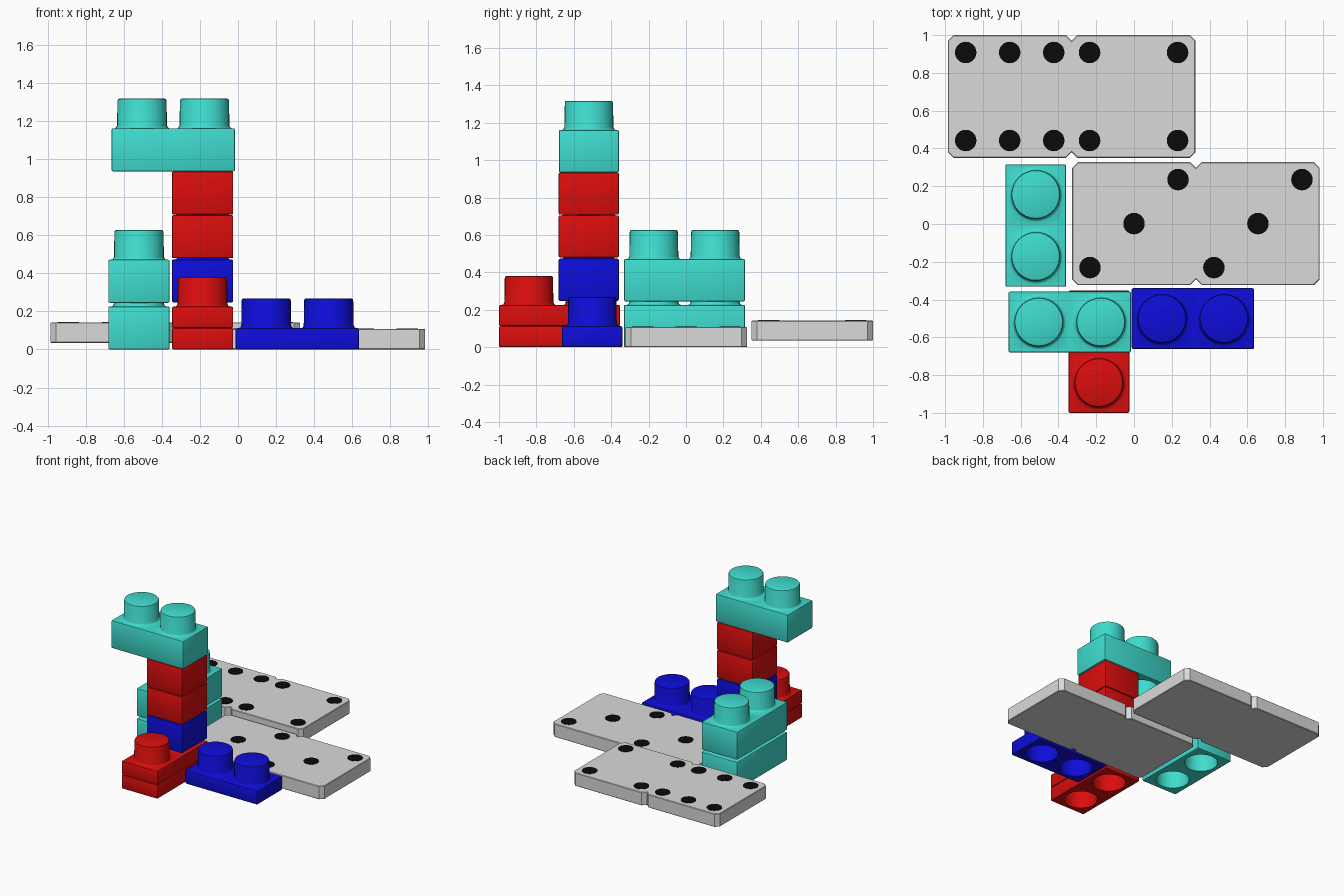
import bpy, bmesh, math
from mathutils import Matrix

if "Cube" in bpy.data.objects:
    bpy.data.objects.remove(bpy.data.objects["Cube"])


def material(name, rgb):
    m = bpy.data.materials.new(name)
    m.diffuse_color = (*rgb, 1)
    m.use_nodes = True
    m.node_tree.nodes["Principled BSDF"].inputs["Base Color"].default_value = m.diffuse_color
    return m


TEAL = material("teal", (0.05, 0.72, 0.62))
RED = material("red", (0.71, 0.004, 0.004))
BLUE = material("blue", (0.004, 0.004, 0.70))
GREY = material("light grey", (0.70, 0.70, 0.70))
BLACK = material("black", (0.003, 0.003, 0.003))

UNIT, LENGTH, EDGE, SEG = 0.322, 0.648, 0.008, 32
FULL, FLAT = 0.226, 0.112
# radius and height above the brick top
STUD = [(0.143, 0), (0.136, 0.004), (0.131, 0.014), (0.129, 0.145),
        (0.126, 0.153), (0.119, 0.156)]
# radius and height above the brick bottom
SOCKET = [(0.124, 0), (0.124, 0.17)]


def finish(bm, name, mat, loc, smooth=True):
    me = bpy.data.meshes.new(name)
    bm.to_mesh(me)
    bm.free()
    me.materials.append(mat)
    ob = bpy.data.objects.new(name, me)
    ob.location = loc
    bpy.context.collection.objects.link(ob)
    if smooth:
        bpy.ops.object.select_all(action='DESELECT')
        ob.select_set(True)
        bpy.context.view_layer.objects.active = ob
        bpy.ops.object.shade_smooth_by_angle(angle=math.radians(40))
    return ob


def turned_cell(bm, rect, centre, z, profile, flip):
    """Square-to-round plate followed by a turned stud or socket."""
    x0, x1, y0, y1 = rect
    dirs = [(math.cos(2 * math.pi * i / SEG), math.sin(2 * math.pi * i / SEG))
            for i in range(SEG)]
    ring = []
    for c, s in dirs:
        k = max(abs(c), abs(s))
        ring.append(bm.verts.new(((x0 + x1) / 2 + c / k * (x1 - x0) / 2,
                                  (y0 + y1) / 2 + s / k * (y1 - y0) / 2, z)))
    for r, h in profile:
        new = [bm.verts.new((centre[0] + r * c, centre[1] + r * s, z + h))
               for c, s in dirs]
        for i in range(SEG):
            j = (i + 1) % SEG
            quad = [ring[i], ring[j], new[j], new[i]]
            bm.faces.new(quad[::-1] if flip else quad)
        ring = new
    bm.faces.new(ring[::-1] if flip else ring)


def brick(name, mat, x, y, z, height, studs=2, along='x'):
    """Bevelled block with studs on top and round sockets below."""
    size = LENGTH if studs == 2 else UNIT
    bm = bmesh.new()
    bmesh.ops.create_cube(bm, size=1, matrix=Matrix.Translation((0, 0, height / 2))
                          @ Matrix.Diagonal((size, UNIT, height, 1)))
    bmesh.ops.bevel(bm, geom=bm.edges[:], offset=EDGE, segments=2,
                    profile=0.5, affect='EDGES')
    bm.normal_update()
    ends = [f for f in bm.faces if abs(f.normal.z) > 0.99]
    bmesh.ops.delete(bm, geom=ends, context='FACES_ONLY')
    hx, hy = size / 2 - EDGE, UNIT / 2 - EDGE
    for n in range(studs):
        w = 2 * hx / studs
        rect = (-hx + n * w, -hx + (n + 1) * w, -hy, hy)
        centre = ((n - (studs - 1) / 2) * 0.328, 0)
        turned_cell(bm, rect, centre, height, STUD, False)
        turned_cell(bm, rect, centre, 0, SOCKET, True)
    if along == 'y':
        bmesh.ops.rotate(bm, verts=bm.verts[:], matrix=Matrix.Rotation(math.pi / 2, 3, 'Z'))
    finish(bm, name, mat, (x, y, z))


def domino(name, x, y, z, height, pips):
    """Chamfered tile with a notch at the middle of each long side."""
    hx, hy, c = 0.655, 0.325, 0.03
    half = [(hx, -hy + c), (hx, hy - c), (hx - c, hy), (c, hy), (0, hy - c), (-c, hy), (-hx + c, hy)]
    outline = half + [(-px, -py) for px, py in half]
    bm = bmesh.new()
    base = bm.faces.new([bm.verts.new((px, py, 0)) for px, py in outline])
    top = bmesh.ops.extrude_face_region(bm, geom=[base])['geom']
    bmesh.ops.translate(bm, vec=(0, 0, height),
                        verts=[v for v in top if isinstance(v, bmesh.types.BMVert)])
    bmesh.ops.recalc_face_normals(bm, faces=bm.faces[:])
    rims = [e for e in bm.edges if abs(e.verts[0].co.z - e.verts[1].co.z) < 1e-5]
    bmesh.ops.bevel(bm, geom=rims, offset=0.004, segments=1, affect='EDGES')
    finish(bm, name, GREY, (x, y, z), smooth=False)
    # painted pips
    bm = bmesh.new()
    for px, py in pips:
        bmesh.ops.create_cone(bm, cap_ends=True, segments=24, radius1=0.057, radius2=0.057,
                              depth=0.006, matrix=Matrix.Translation((px, py, height)))
    finish(bm, name + "_pips", BLACK, (x, y, z), smooth=False)


# tower with overhanging top brick
brick("lower_red_plate", RED, -0.186, -0.676, 0, FLAT, along='y')
brick("upper_red_plate", RED, -0.186, -0.676, 0.113, FLAT, along='y')
brick("tower_blue_brick", BLUE, -0.186, -0.52, 0.247, FULL, studs=1)
brick("tower_lower_red_brick", RED, -0.186, -0.52, 0.479, FULL, studs=1)
brick("tower_upper_red_brick", RED, -0.186, -0.52, 0.708, FULL, studs=1)
brick("tower_top_teal_brick", TEAL, -0.34, -0.519, 0.935, FULL)

# side stack and loose plate
brick("lower_teal_brick", TEAL, -0.52, -0.008, 0, FULL, along='y')
brick("upper_teal_brick", TEAL, -0.52, -0.008, 0.245, FULL, along='y')
brick("blue_plate", BLUE, 0.312, -0.501, 0, FLAT)

# dominoes
dx, dy = 0.233, 0.233
three = [(-dx, -dy), (0, 0), (dx, dy)]
four = [(a * dx, b * dy) for a in (-1, 1) for b in (-1, 1)]
six = [(a * dx, b * dy) for a in (-1, 0, 1) for b in (-1, 1)]


def halves(left, right):
    return [(a - 0.328, b) for a, b in left] + [(a + 0.328, b) for a, b in right]


domino("front_domino", 0.328, 0.002, 0, 0.108, halves(three, three))
domino("back_domino", -0.33, 0.675, 0.035, 0.107, halves(six, four))
